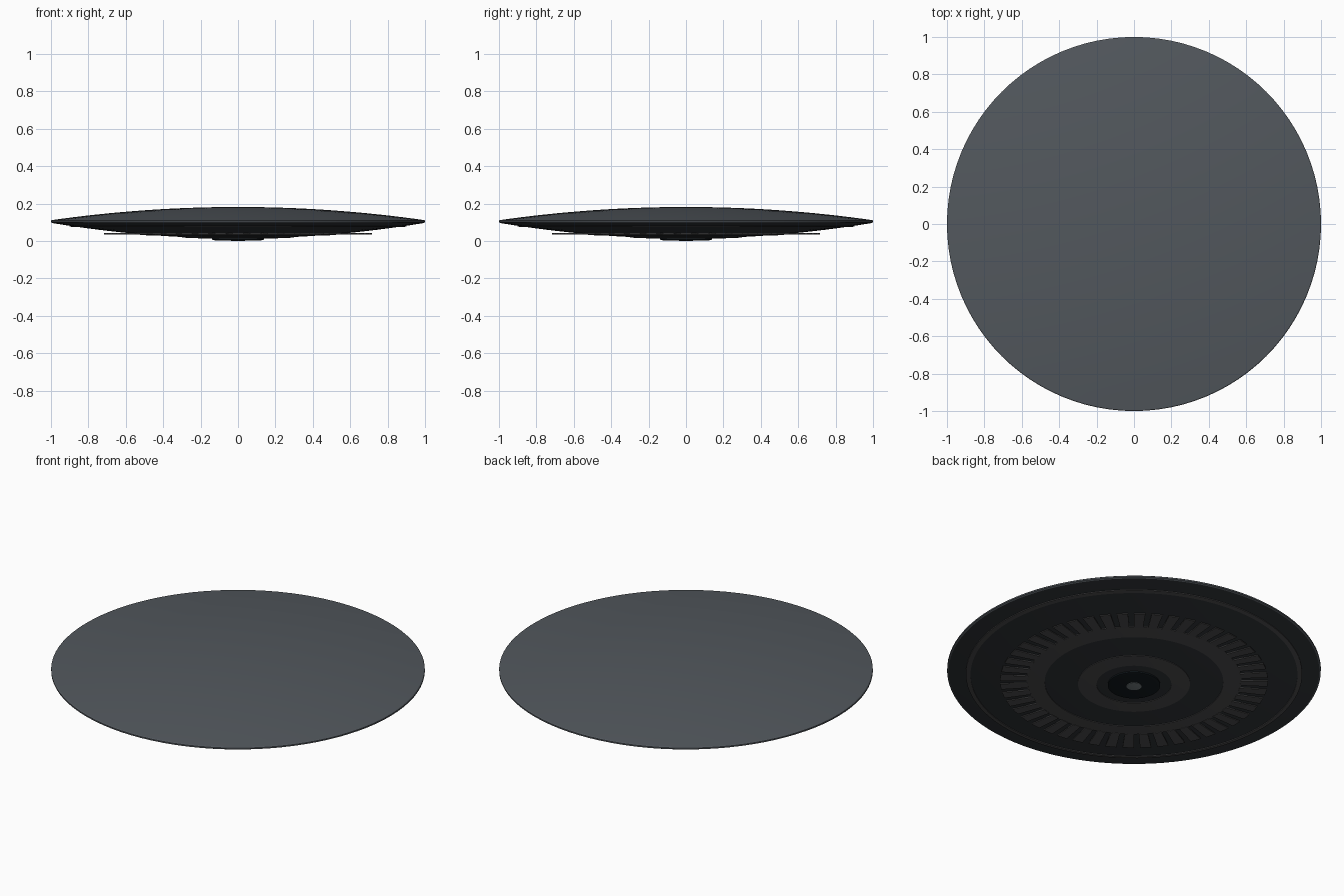
import bpy, bmesh, math

if "Cube" in bpy.data.objects:
    bpy.data.objects.remove(bpy.data.objects["Cube"])

SEG = 96


def mat(name, rgb):
    m = bpy.data.materials.new(name)
    m.diffuse_color = (*rgb, 1)
    m.use_nodes = True
    m.node_tree.nodes["Principled BSDF"].inputs["Base Color"].default_value = m.diffuse_color
    return m


SHELL = mat("shell_grey", (0.085, 0.097, 0.11))
DARK = mat("dark_grey", (0.032, 0.037, 0.042))
TRIM = mat("trim_grey", (0.075, 0.075, 0.078))
BLACK = mat("black", (0.006, 0.01, 0.013))
LENS = mat("lens_grey", (0.17, 0.2, 0.21))


def finish(name, bm, material, smooth=True):
    me = bpy.data.meshes.new(name)
    bmesh.ops.recalc_face_normals(bm, faces=bm.faces[:])
    bm.to_mesh(me)
    bm.free()
    ob = bpy.data.objects.new(name, me)
    bpy.context.collection.objects.link(ob)
    me.materials.append(material)
    if smooth:
        bpy.context.view_layer.objects.active = ob
        ob.select_set(True)
        bpy.ops.object.shade_smooth_by_angle(angle=math.radians(25))
        ob.select_set(False)
    return ob


def lathe(name, profile, material, closed=False):
    """Spin an (r, z) profile around the z axis."""
    bm = bmesh.new()
    vs = [bm.verts.new((r, 0, z)) for r, z in profile]
    pairs = list(zip(vs, vs[1:])) + ([(vs[-1], vs[0])] if closed else [])
    es = [bm.edges.new(p) for p in pairs]
    bmesh.ops.spin(bm, geom=vs + es, cent=(0, 0, 0), axis=(0, 0, 1),
                   angle=math.tau, steps=SEG, use_merge=False)
    bmesh.ops.remove_doubles(bm, verts=bm.verts[:], dist=1e-5)
    return finish(name, bm, material)


def top_z(r):
    return 0.182 - 0.07 * r * r


def belly_z(r):
    return 0.014 + 0.082 * r * r


def belly_ring(name, r0, r1, material, drop=0.003):
    """Thin band that follows the belly curve."""
    rs = [r0 + (r1 - r0) * i / 3 for i in range(4)]
    outer = [(r, belly_z(r) - drop) for r in rs]
    inner = [(r, belly_z(r) + 0.004) for r in reversed(rs)]
    return lathe(name, outer + inner, material, closed=True)


# upper shell, rim and belly
steps = [i / 16 for i in range(17)]
lathe("upper_shell", [(r * 0.995, top_z(r)) for r in steps], SHELL)
lathe("rim_band", [(0.995, 0.112), (1.0, 0.108), (1.0, 0.100), (0.992, 0.096)], SHELL)
lathe("belly", [(r * 0.992, belly_z(r)) for r in steps], DARK)

# trim bands on the belly
belly_ring("outer_trim_ring", 0.875, 0.90, TRIM)
belly_ring("middle_trim_ring", 0.478, 0.575, TRIM)
belly_ring("inner_trim_ring", 0.20, 0.30, TRIM)

# flat radial vanes
COUNT = 48
bm = bmesh.new()
for i in range(COUNT):
    a = math.tau * i / COUNT
    h = math.tau / COUNT * 0.32
    corners = [(0.57, -h), (0.717, -h), (0.717, h), (0.57, h)]
    lo, hi = ([bm.verts.new((r * math.cos(a + d), r * math.sin(a + d), z))
               for r, d in corners] for z in (0.036, 0.042))
    bm.faces.new(lo)
    bm.faces.new(hi)
    for k in range(4):
        bm.faces.new((lo[k], lo[k - 1], hi[k - 1], hi[k]))
finish("radial_vanes", bm, TRIM, smooth=False)

# centre emitter and lens
lathe("centre_emitter", [(0.0, 0.004), (0.125, 0.004), (0.14, 0.008), (0.14, 0.02)], BLACK)
lathe("centre_lens", [(0.0, 0.0), (0.03, 0.0), (0.04, 0.002), (0.04, 0.008)], LENS)
